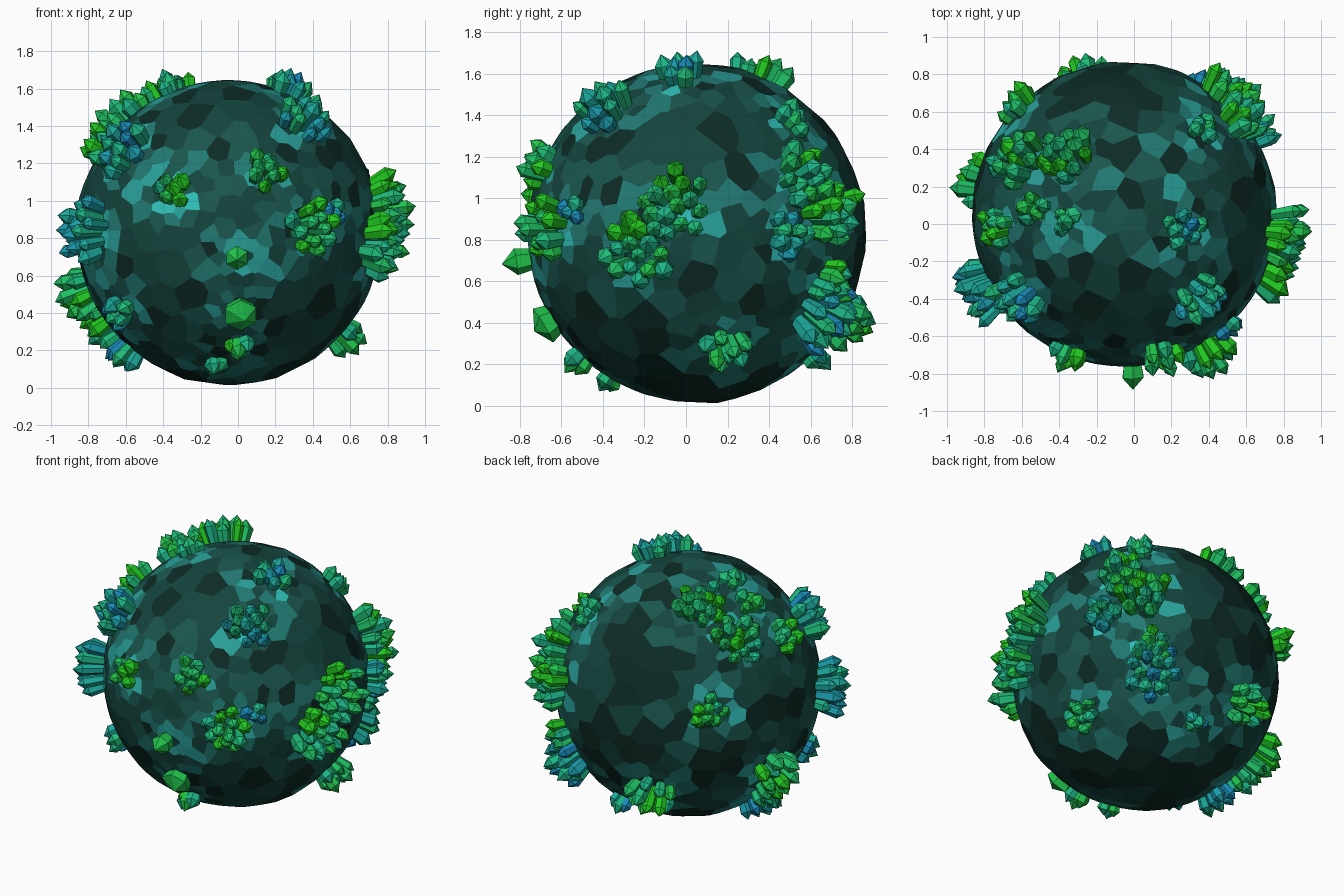
import bpy, bmesh, math, random
from mathutils import Vector

if "Cube" in bpy.data.objects:
    bpy.data.objects.remove(bpy.data.objects["Cube"])

random.seed(7)
CENTRE = Vector((-0.05, 0.05, 0.832))
R = 0.811

# Cluster places: azimuth and elevation in degrees, spread in units
GREEN = [
    (-112, 16, .08), (-75, 23, .09), (-59, 1, .12), (-84, -47, .05), (-100, -59, .04),  # front
    (168, -22, .12), (169, -36, .09), (-175, 35, .09),                                  # left
    (153, 41, .13), (135, 59, .125), (-174, 67, .06), (176, 54, .07),                   # upper left
    (134, 13, .09), (108, -30, .12),                                                    # back
    (-19, -6, .14), (-7, 9, .14), (13, -41, .09),                                       # right
    (40, 19, .12), (48, 8, .14), (47, 41, .07), (54, -17, .09),                         # back right
]
BLUE = [
    (-47, 8, .06), (-144, -31, .08), (178, -49, .11), (-152, 1, .14), (-142, 31, .125),
    (82, -46, .05), (-14, 67, .09), (-48, 45, .12), (32, 0, .09), (53, -27, .14),
]
# Lone wide crystals on the front: azimuth, elevation, radius
SINGLES = [(-87, -9, .065), (-85, -31, .095)]


def direction(az, el):
    a, e = math.radians(az), math.radians(el)
    return Vector((math.cos(a) * math.cos(e), math.sin(a) * math.cos(e), math.sin(e)))


def frame(axis):
    u = axis.orthogonal().normalized()
    return u, axis.cross(u)


def ramp(name, stops, n):
    """A row of materials blended through three colours."""
    mats = []
    for i in range(n):
        t = i / (n - 1) * 2
        k = min(int(t), 1)
        m = bpy.data.materials.new(f"{name}_{i}")
        m.diffuse_color = (*Vector(stops[k]).lerp(Vector(stops[k + 1]), t - k), 1)
        m.use_nodes = True
        m.node_tree.nodes["Principled BSDF"].inputs["Base Color"].default_value = m.diffuse_color
        mats.append(m)
    return mats


def make_object(name, bm, mats):
    me = bpy.data.meshes.new(name)
    bm.to_mesh(me)
    bm.free()
    for m in mats:
        me.materials.append(m)
    ob = bpy.data.objects.new(name, me)
    ob.location = CENTRE
    bpy.context.collection.objects.link(ob)


rock_mats = ramp("rock", [(.004, .024, .019), (.012, .11, .09), (.03, .52, .48)], 6)
gem_mats = ramp("crystal", [(.015, .58, .015), (.012, .46, .24), (.009, .19, .56)], 9)


def add_crystal(bm, base, axis, radius, length, hue):
    """Six-sided shaft widening to a shoulder, then a short point."""
    u, v = frame(axis)
    spin = random.uniform(0, math.tau)
    rings = []
    for h, r in ((-.04, .7), (max(length * .5, length - radius * 1.1), 1)):
        angles = [spin + k * math.tau / 6 for k in range(6)]
        rings.append([bm.verts.new(base + axis * h + (u * math.cos(a) + v * math.sin(a)) * radius * r)
                      for a in angles])
    off = u * random.uniform(-.2, .2) + v * random.uniform(-.2, .2)
    tip = bm.verts.new(base + axis * length + off * radius)
    faces = [bm.faces.new(rings[0][::-1])]
    for k in range(6):
        j = (k + 1) % 6
        faces.append(bm.faces.new((rings[0][k], rings[0][j], rings[1][j], rings[1][k])))
        faces.append(bm.faces.new((rings[1][k], rings[1][j], tip)))
    for f in faces:
        f.material_index = round(min(1, max(0, hue)) * 8)


def add_cluster(name, az, el, spread, hue):
    """Crystals packed in a spiral and fanned outwards; wide clusters grow longer."""
    axis = direction(az, el)
    u, v = frame(axis)
    bm = bmesh.new()
    start = random.uniform(0, math.tau)
    n = round(680 * spread ** 2) + 2
    for i in range(n):
        q = math.sqrt((i + .3) / n)
        a = start + i * 2.4
        off = (u * math.cos(a) + v * math.sin(a)) * spread * q / R
        length = (.06 + 1.15 * spread) * (1 - .35 * q) * random.uniform(.72, 1.15)
        add_crystal(bm, (axis + off).normalized() * R, (axis + off * 2.2).normalized(),
                    random.uniform(.036, .05), length, hue + random.uniform(-.3, .3))
    make_object(name, bm, gem_mats)


# Crystal clusters
for label, group, hue in (("green", GREEN, .25), ("blue", BLUE, .62)):
    for i, place in enumerate(group):
        add_cluster(f"{label}_crystal_cluster_{i + 1}", *place, hue)

# Lone crystals
for i, (az, el, radius) in enumerate(SINGLES):
    axis = direction(az, el)
    bm = bmesh.new()
    add_crystal(bm, axis * R, axis, radius, .21 - 1.1 * radius, .12)
    make_object(f"large_crystal_{i + 1}", bm, gem_mats)

# Rock ball: scattered cell centres, denser around the crystals
centres = [direction(az, el) for az, el, _ in GREEN + BLUE + SINGLES]


def farness(p):
    d = min((p - c).length for c in centres)
    return min(1, max(0, (d - .14) / .32))


points = []
for _ in range(7000):
    p = Vector([random.gauss(0, 1) for _ in range(3)]).normalized()
    gap = .055 + .12 * farness(p)
    if all((p - q).length_squared > gap * gap for q in points):
        points.append(p)

hull = bmesh.new()
for p in points:
    hull.verts.new(p)
bmesh.ops.convex_hull(hull, input=hull.verts[:])
hull.normal_update()
hull.faces.index_update()

# Each hull face becomes a corner; each point becomes one flat cell touching the sphere
rock = bmesh.new()
corner = {}
for f in hull.faces:
    n = f.normal
    corner[f.index] = rock.verts.new(n / n.dot(f.verts[0].co) * R)
for vert in hull.verts:
    u, v = frame(vert.co.normalized())
    ring = [corner[f.index] for f in vert.link_faces]
    if len(ring) < 3:
        continue
    ring.sort(key=lambda w: math.atan2(w.co.dot(v), w.co.dot(u)))
    cell = rock.faces.new(ring)
    shade = (1 - farness(vert.co)) * random.uniform(.05, .95) + random.uniform(0, .28)
    if random.random() < .03:
        shade += .4
    cell.material_index = min(5, int(shade * 5))
hull.free()
make_object("rock_ball", rock, rock_mats)
